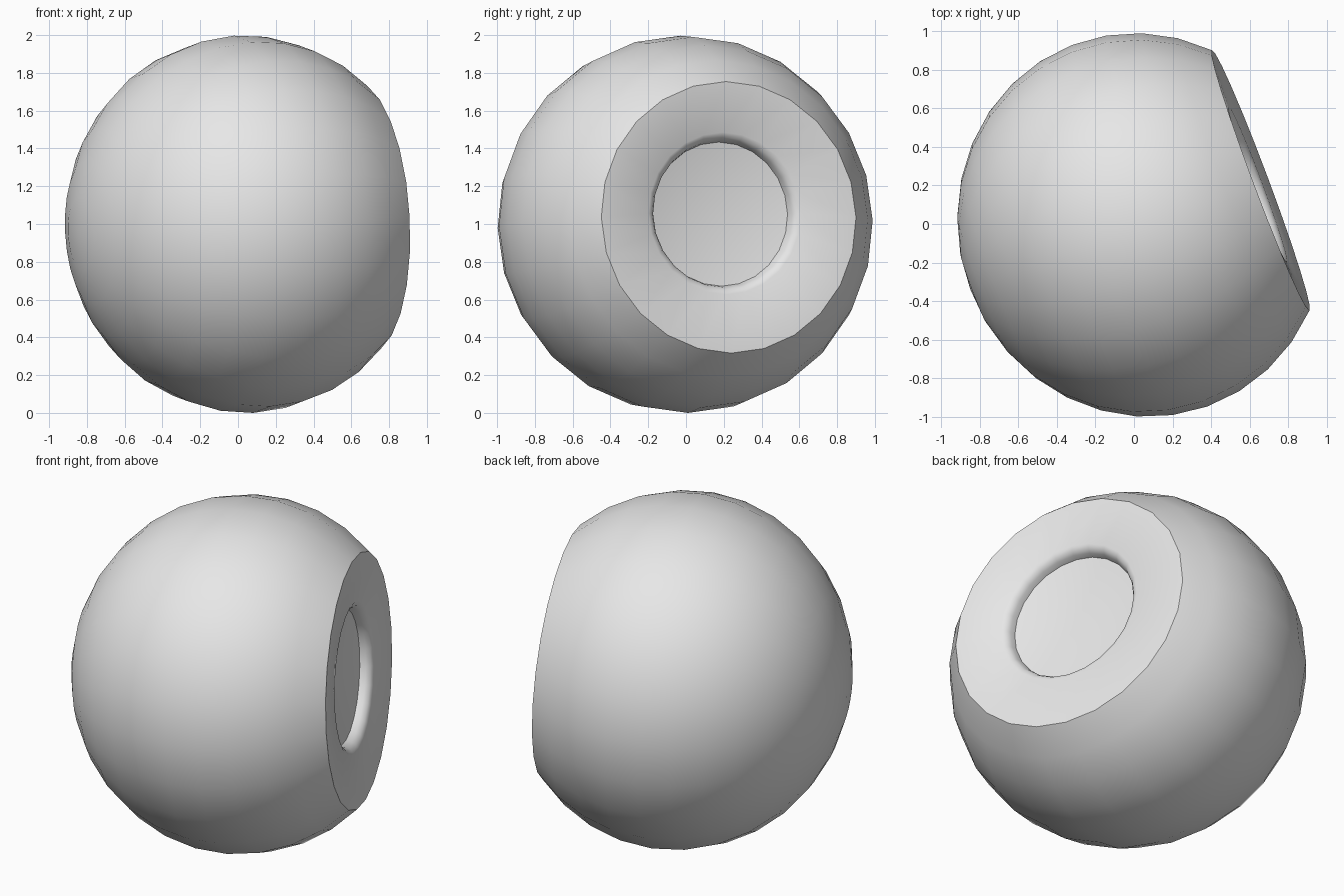
import bpy
import bmesh
from math import sin, cos, pi, asin
from mathutils import Vector

cube = bpy.data.objects.get("Cube")
if cube:
    bpy.data.objects.remove(cube, do_unlink=True)

SEGMENTS = 24
ARC_STEPS = 12
RADIUS, AXIAL = 1.0, 0.95      # slightly flattened along the axis
FACE_RADIUS = 0.72             # radius of the flat cut
CENTRE = Vector((0.04, -0.005, 1.0))
AXIS = Vector((0.935, 0.35, 0.055)).normalized()

grey = bpy.data.materials.new("light_grey")
grey.use_nodes = True
colour = (0.8, 0.8, 0.8, 1)
grey.diffuse_color = colour
grey.node_tree.nodes["Principled BSDF"].inputs["Base Color"].default_value = colour

bm = bmesh.new()


def ring(radius, height, dx=0.0, dy=0.0):
    return [bm.verts.new((radius * cos(2 * pi * i / SEGMENTS) + dx,
                          radius * sin(2 * pi * i / SEGMENTS) + dy, height))
            for i in range(SEGMENTS)]


def bridge(a, b):
    for i in range(SEGMENTS):
        j = (i + 1) % SEGMENTS
        bm.faces.new((a[i], a[j], b[j], b[i]))


def cap(a, point):
    tip = bm.verts.new(point)
    for i in range(SEGMENTS):
        bm.faces.new((a[i], a[(i + 1) % SEGMENTS], tip))


def crease(a):
    for i in range(SEGMENTS):
        bm.edges.get((a[i], a[(i + 1) % SEGMENTS])).smooth = False


# Rounded body, from the rear pole to the flat cut
start = asin(FACE_RADIUS / RADIUS)
step = (pi - start) / ARC_STEPS
rings = [ring(RADIUS * sin(pi - k * step), AXIAL * cos(pi - k * step))
         for k in range(1, ARC_STEPS + 1)]
cap(rings[0], (0, 0, -AXIAL))
face_height = AXIAL * cos(start)
face_edge = rings[-1]

# Flat cut with a soft rim around a round recess
shift = (-0.015, 0.022)
for radius, depth in ((0.43, 0.02), (0.405, 0.034), (0.39, 0.058), (0.382, 0.09)):
    rings.append(ring(radius, face_height - depth, *shift))
for a, b in zip(rings, rings[1:]):
    bridge(a, b)

# Shallow dish at the bottom of the recess
cap(rings[-1], (*shift, face_height - 0.15))

bmesh.ops.recalc_face_normals(bm, faces=bm.faces)
for f in bm.faces:
    f.smooth = True
crease(face_edge)
crease(rings[-1])

# Aim the axis, then stand the body in place
rotation = AXIS.to_track_quat('Z', 'Y').to_matrix().to_4x4()
bm.transform(rotation)
bmesh.ops.translate(bm, verts=bm.verts, vec=CENTRE)
low = min(v.co.z for v in bm.verts)
bmesh.ops.translate(bm, verts=bm.verts, vec=(0, 0, -low))

mesh = bpy.data.meshes.new("cut_ball")
bm.to_mesh(mesh)
bm.free()
mesh.materials.append(grey)
bpy.context.collection.objects.link(bpy.data.objects.new("cut_ball", mesh))
